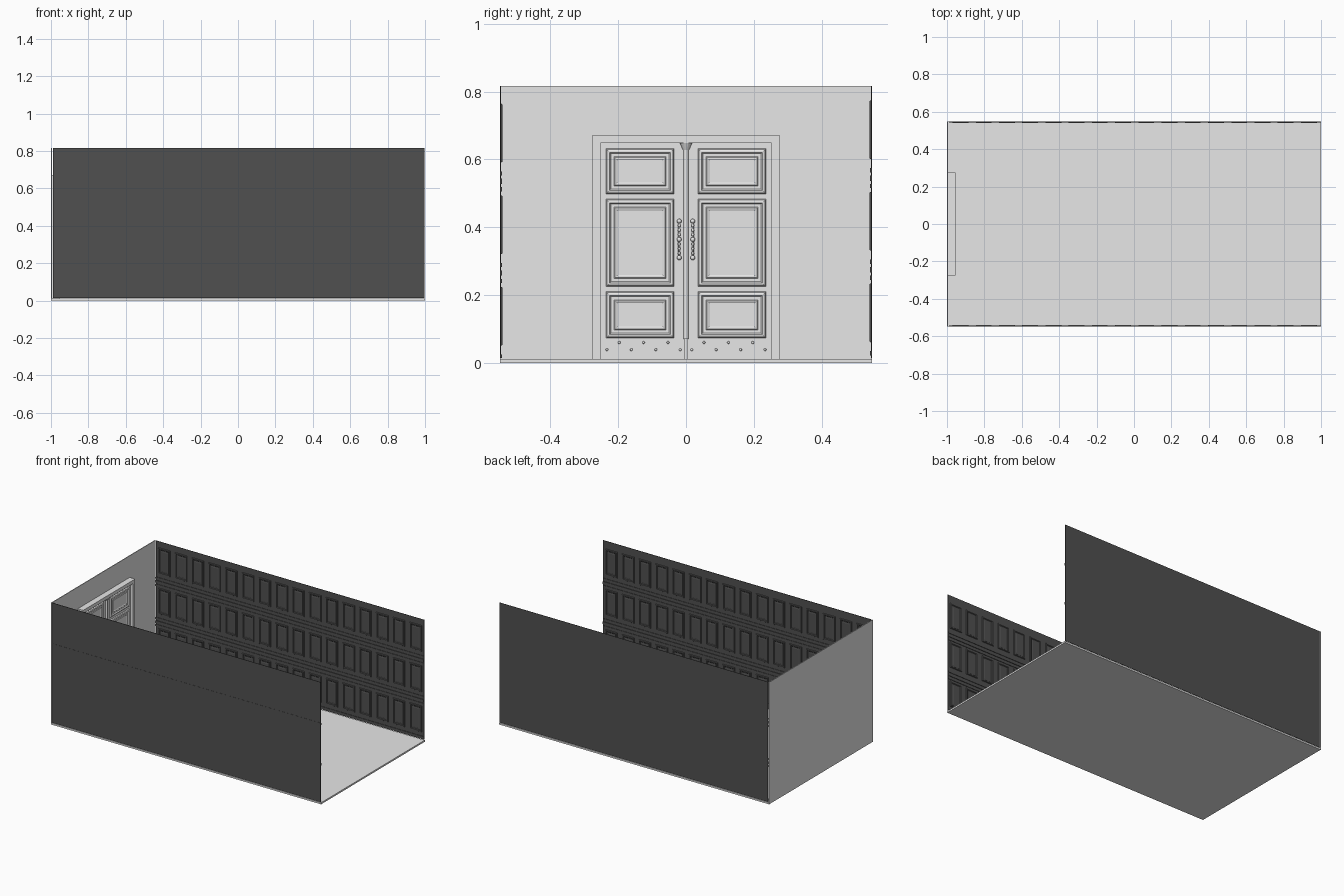
import bpy, bmesh
from mathutils import Matrix, Vector

cube = bpy.data.objects.get("Cube")
if cube:
    bpy.data.objects.remove(cube, do_unlink=True)


def material(name, value):
    m = bpy.data.materials.new(name)
    m.use_nodes = True
    colour = (value, value, value, 1)
    m.diffuse_color = colour
    m.node_tree.nodes["Principled BSDF"].inputs["Base Color"].default_value = colour
    return m


LIGHT = material("light grey", 0.8)
DARK = material("dark charcoal", 0.08)


def finish(name, bm, mat, smooth=False):
    bmesh.ops.recalc_face_normals(bm, faces=bm.faces)
    mesh = bpy.data.meshes.new(name)
    bm.to_mesh(mesh)
    bm.free()
    mesh.materials.append(mat)
    obj = bpy.data.objects.new(name, mesh)
    bpy.context.collection.objects.link(obj)
    if smooth:
        mesh.polygons.foreach_set("use_smooth", [True] * len(mesh.polygons))
    return obj


def add_box(bm, x, y, z):
    centre = Vector([(a + b) / 2 for a, b in (x, y, z)])
    size = [abs(b - a) for a, b in (x, y, z)]
    bmesh.ops.create_cube(bm, size=1, matrix=Matrix.Translation(centre) @ Matrix.Diagonal((*size, 1)))


def box(name, mat, *ranges):
    bm = bmesh.new()
    add_box(bm, *ranges)
    return finish(name, bm, mat)


def add_panel(bm, place, u, v, steps):
    """Closed rectangular moulding made of nested rings of (inset, height)."""
    rings = []
    for i, h in steps:
        corners = ((u[0] + i, v[0] + i), (u[1] - i, v[0] + i), (u[1] - i, v[1] - i), (u[0] + i, v[1] - i))
        rings.append([bm.verts.new(place(a, b, h)) for a, b in corners])
    for r, s in zip(rings, rings[1:]):
        for k in range(4):
            n = (k + 1) % 4
            bm.faces.new((r[k], r[n], s[n], s[k]))
    bm.faces.new(rings[0])
    bm.faces.new(rings[-1])


# Floor and end wall
TOP, FLOOR, HALF = 0.817, 0.011, 0.549
box("floor", LIGHT, (-1, 1), (-HALF, HALF), (0, FLOOR))
box("end_wall", LIGHT, (-1, -0.995), (-HALF, HALF), (FLOOR, TOP))

# Panelled side walls
X0, X1, INNER = -0.99, 0.997, 0.546
COLUMNS, ROW = 16, 0.27
PITCH = (X1 - X0) / COLUMNS
WALL_STEPS = ((0, 0), (0.003, 0.005), (0.009, 0.005), (0.013, 0.001), (0.02, 0.001), (0.023, 0.002))

for side, name, base in ((1, "back", 0.06), (-1, "front", 0.05)):
    box(name + "_wall", DARK, (X0, X1), (side * INNER, side * 0.548), (FLOOR + 0.003, TOP))

    def on_wall(u, v, h):
        return (u, side * (INNER - h), v)

    bm = bmesh.new()
    for row in range(3):
        z = base + row * ROW
        for col in range(COLUMNS):
            x = X0 + (col + 0.5) * PITCH
            add_panel(bm, on_wall, (x - 0.045, x + 0.045), (z, z + 0.175), WALL_STEPS)
    finish(name + "_wall_panels", bm, DARK)

    # Ridged rails between the panel rows
    bm = bmesh.new()
    for row in range(3):
        z = base + row * ROW
        for low, high, depth in ((-0.085, -0.072, 0.003), (-0.063, -0.047, 0.004), (-0.038, -0.025, 0.003)):
            if z + low > FLOOR or row == 0 and z + low > -0.03:
                bottom = max(z + low, FLOOR + 0.003)
                if z + high > bottom:
                    add_box(bm, (X0, X1), (side * INNER, side * (INNER - depth)), (bottom, z + high))
    finish(name + "_wall_rails", bm, DARK)

# Outer boards of the front wall, with a seam between them
for name, z in (("lower", (FLOOR + 0.003, 0.544)), ("upper", (0.548, TOP))):
    box(name + "_outer_board", DARK, (X0, X1), (-0.548, -HALF), z)

# Door frame
FACE, LEAF = -0.955, -0.975
bm = bmesh.new()
for s in (-1, 1):
    add_box(bm, (-0.995, FACE), (s * 0.252, s * 0.275), (FLOOR, 0.672))
add_box(bm, (-0.995, FACE), (-0.252, 0.252), (0.649, 0.672))
finish("door_frame", bm, LIGHT)


def on_door(u, v, h):
    return (LEAF + h, u, v)


DOOR_STEPS = ((0, 0), (0.003, 0.006), (0.007, 0.008), (0.011, 0.008), (0.015, 0.002),
              (0.024, 0.002), (0.027, 0.005), (0.031, 0.005), (0.034, 0.003))

# Door leaves, each with three mouldings, a kick plate and a handle
for s, name in ((1, "left"), (-1, "right")):
    box(name + "_door_leaf", LIGHT, (-0.995, LEAF), (s * 0.004, s * 0.252), (FLOOR, 0.649))
    bm = bmesh.new()
    for z in ((0.073, 0.21), (0.225, 0.483), (0.498, 0.632)):
        add_panel(bm, on_door, sorted((s * 0.035, s * 0.236)), z, DOOR_STEPS)
    finish(name + "_door_mouldings", bm, LIGHT)
    box(name + "_kick_plate", LIGHT, (LEAF, LEAF + 0.004), (s * 0.008, s * 0.25), (0.025, 0.07))

    # Studs in two staggered rows
    bm = bmesh.new()
    for k in range(7):
        spot = Matrix.Translation((LEAF + 0.004, s * (0.017 + k * 0.036), 0.06 if k % 2 else 0.039))
        bmesh.ops.create_uvsphere(bm, u_segments=8, v_segments=6, radius=0.004, matrix=spot)
    finish(name + "_studs", bm, LIGHT, True)

    # Beaded pull handle
    bm = bmesh.new()
    for k in range(9):
        r = 0.007 if k % 4 == 0 else 0.0045
        spot = Matrix.Translation((LEAF + 0.012, s * 0.02, 0.31 + k * 0.0135))
        bmesh.ops.create_uvsphere(bm, u_segments=10, v_segments=8, radius=r, matrix=spot)
    rod = Matrix.Translation((LEAF + 0.012, s * 0.02, 0.364))
    bmesh.ops.create_cone(bm, cap_ends=True, segments=10, radius1=0.003, radius2=0.003, depth=0.11, matrix=rod)
    for z in (0.31, 0.418):
        add_box(bm, (LEAF, LEAF + 0.012), (s * 0.017, s * 0.023), (z - 0.003, z + 0.003))
    finish(name + "_handle", bm, LIGHT, True)
    bpy.context.object and None

# Centre post with a flared capital
bm = bmesh.new()
post = Matrix.Translation((LEAF, 0, 0.349)) @ Matrix.Diagonal((1.2, 1, 1, 1))
bmesh.ops.create_cone(bm, cap_ends=True, segments=16, radius1=0.008, radius2=0.008, depth=0.558, matrix=post)
finish("centre_post", bm, LIGHT)
bm = bmesh.new()
bmesh.ops.create_cone(bm, cap_ends=True, segments=16, radius1=0.009, radius2=0.018, depth=0.021,
                      matrix=Matrix.Translation((LEAF, 0, 0.638)))
finish("post_capital", bm, LIGHT)
